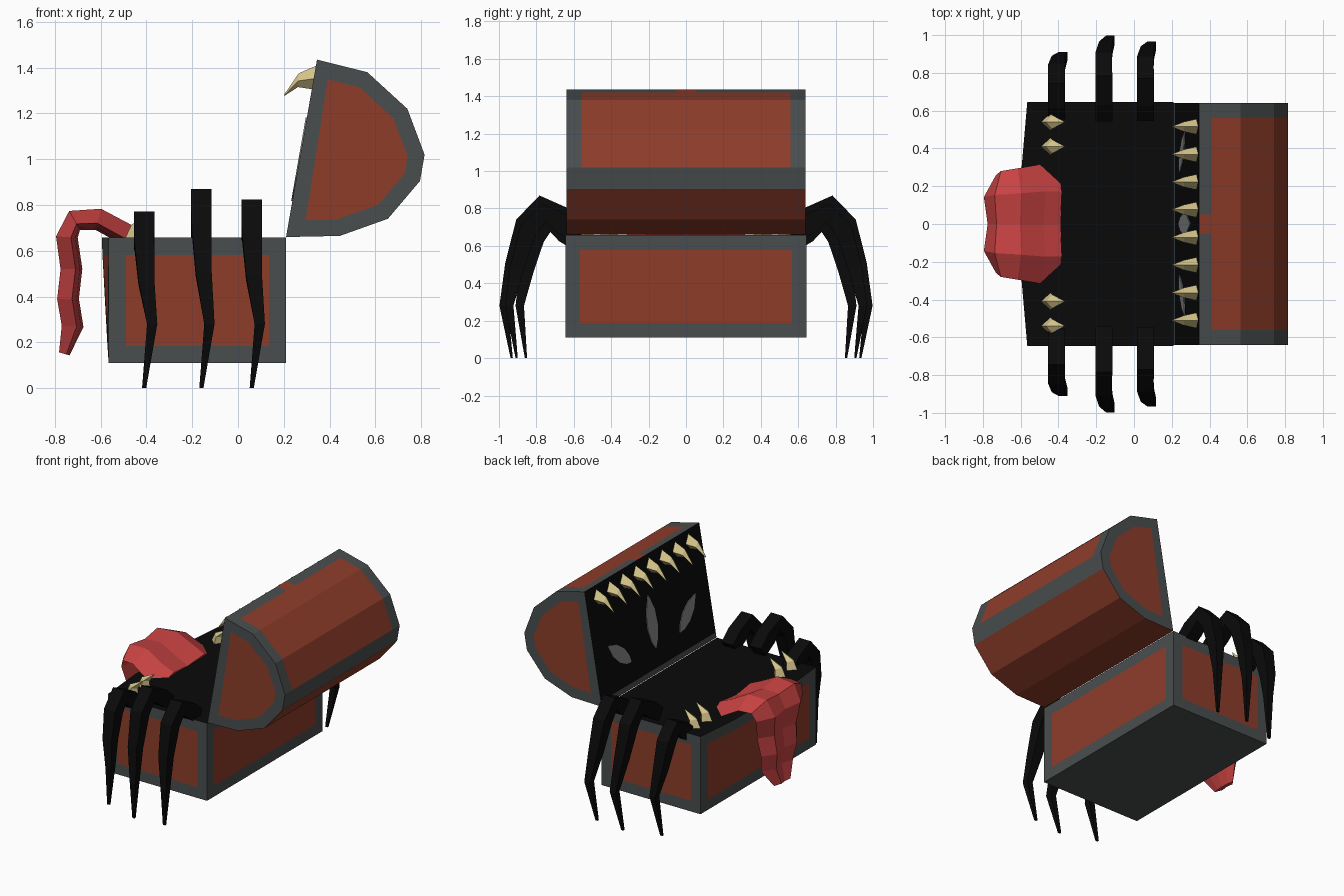
import bpy, bmesh, math
from mathutils import Vector

if "Cube" in bpy.data.objects:
    bpy.data.objects.remove(bpy.data.objects["Cube"])


def material(name, rgb):
    m = bpy.data.materials.new(name)
    m.diffuse_color = (*rgb, 1)
    m.use_nodes = True
    m.node_tree.nodes["Principled BSDF"].inputs["Base Color"].default_value = m.diffuse_color
    return m


BROWN = material("red brown wood", (0.27, 0.046, 0.023))
GREY = material("iron grey", (0.068, 0.076, 0.076))
BLACK = material("black", (0.003, 0.003, 0.003))
RED = material("tongue red", (0.58, 0.055, 0.055))
BONE = material("bone", (0.66, 0.55, 0.25))
EYE = material("eye grey", (0.24, 0.24, 0.24))


def loft(bm, rings):
    """Skin closed rings of equal length; returns the side faces and two caps."""
    vs = [[bm.verts.new(p) for p in r] for r in rings]
    n = len(vs[0])
    sides = [[bm.faces.new((a[j], a[(j + 1) % n], b[(j + 1) % n], b[j])) for j in range(n)]
             for a, b in zip(vs, vs[1:])]
    caps = [bm.faces.new(vs[0]), bm.faces.new(vs[-1])]
    bmesh.ops.recalc_face_normals(bm, faces=bm.faces)
    bm.normal_update()
    return sides, caps


def finish(bm, name, *mats):
    me = bpy.data.meshes.new(name)
    bm.to_mesh(me)
    bm.free()
    for m in mats:
        me.materials.append(m)
    ob = bpy.data.objects.new(name, me)
    bpy.context.collection.objects.link(ob)
    return ob


def inset_panel(bm, faces, margin):
    """Frame a group of faces and paint the inside brown (slot 1)."""
    for f in faces:
        f.material_index = 0
    bmesh.ops.inset_region(bm, faces=faces, thickness=margin, use_even_offset=True)
    for f in faces:
        f.material_index = 1


def frames(path):
    """In-plane normal at every point of a 2D path."""
    out = []
    for i in range(len(path)):
        a, b = path[max(i - 1, 0)], path[min(i + 1, len(path) - 1)]
        t = (Vector(b[:2]) - Vector(a[:2])).normalized()
        out.append(Vector((t.y, -t.x)))
    return out


# Chest body: bowed front, framed panels, black mouth floor
bm = bmesh.new()
rings = []
for y, bow in ((-0.645, 0), (-0.3, 0.03), (0.3, 0.03), (0.645, 0)):
    rings.append([(-0.565, y, 0.11), (0.21, y, 0.11), (0.21, y, 0.657), (-0.565 - bow, y, 0.657)])
sides, caps = loft(bm, rings)
for strip in sides:
    strip[2].material_index = 2
inset_panel(bm, [s[1] for s in sides], 0.078)
inset_panel(bm, [s[3] for s in sides], 0.078)
for c in caps:
    inset_panel(bm, [c], 0.075)
finish(bm, "chest_body", GREY, BROWN, BLACK)

# Lid: faceted barrel, opened backwards
profile = [(0.345, 1.435), (0.41, 1.419), (0.565, 1.38), (0.74, 1.22), (0.815, 1.02),
           (0.795, 0.905), (0.655, 0.74), (0.445, 0.665), (0.21, 0.66), (0.216, 0.695)]
bm = bmesh.new()
stations = (-0.64, -0.56, -0.05, 0.05, 0.56, 0.64)
sides, caps = loft(bm, [[(x, y, z) for x, z in profile] for y in stations])
for i, strip in enumerate(sides):
    for j, f in enumerate(strip):
        if j == 9:
            f.material_index = 2
        elif j in (5, 6, 7) or (j in (1, 2, 3) and 0 < i < 4) or (j == 0 and i == 2):
            f.material_index = 1
for c in caps:
    inset_panel(bm, [c], 0.072)
finish(bm, "chest_lid", GREY, BROWN, BLACK)

# Leaf-shaped eyes and nose, thin plates on the inside of the lid
up = Vector((0.135, 0, 0.775)).normalized()
out = Vector((-up.z, 0, up.x))
hinge = Vector((0.21, 0, 0.66))


def leaf(name, a, b, half):
    a, b = Vector(a), Vector(b)
    side = Vector((-(b - a).y, (b - a).x)).normalized() * half
    outline = [a, a.lerp(b, 0.3) + side * 0.85, a.lerp(b, 0.6) + side, a.lerp(b, 0.85) + side * 0.6,
               b, a.lerp(b, 0.85) - side * 0.6, a.lerp(b, 0.6) - side, a.lerp(b, 0.3) - side * 0.85]
    bm = bmesh.new()
    loft(bm, [[hinge + Vector((0, p.x, 0)) + up * p.y + out * d for p in outline]
              for d in (-0.002, 0.005)])
    finish(bm, name, EYE)


leaf("left_eye", (0.49, 0.36), (0.27, 0.17), 0.05)
leaf("right_eye", (-0.49, 0.36), (-0.27, 0.17), 0.05)
leaf("nose_mark", (0, 0.53), (0, 0.16), 0.055)


# Teeth: ridged hooks from (top, bottom) section pairs in xz
def tooth(name, sections, tip, y):
    bm = bmesh.new()
    rings = []
    for (x0, z0), (x1, z1), half in sections + [(tip, (tip[0] + 0.003, tip[1] - 0.003), 0.002)]:
        xm, zm = x0 * 0.45 + x1 * 0.55, z0 * 0.45 + z1 * 0.55
        rings.append([(x0, y, z0), (xm, y + half, zm), (x1, y, z1), (xm, y - half, zm)])
    loft(bm, rings)
    finish(bm, name, BONE)


for k in range(8):
    tooth(f"upper_tooth_{k + 1}",
          [((0.345, 1.41), (0.328, 1.305), 0.042), ((0.265, 1.375), (0.262, 1.315), 0.026)],
          (0.2, 1.28), 0.515 - k * 0.1465)
for k, y in enumerate((-0.54, -0.41, 0.41, 0.54)):
    tooth(f"lower_tooth_{k + 1}",
          [((-0.495, 0.65), (-0.40, 0.65), 0.048), ((-0.465, 0.715), (-0.405, 0.70), 0.036)],
          (-0.37, 0.76), y)

# Tongue: (x, z, half width) path draped over the front rim
path = [(-0.40, 0.635, 0.31), (-0.49, 0.675, 0.315), (-0.61, 0.74, 0.295), (-0.715, 0.735, 0.28),
        (-0.75, 0.66, 0.26), (-0.73, 0.52, 0.22), (-0.745, 0.39, 0.2), (-0.725, 0.27, 0.17),
        (-0.76, 0.15, 0.09)]
section = [(-1, -0.02), (-0.55, 0.045), (0, 0.025), (0.55, 0.045),
           (1, -0.02), (0.55, -0.04), (0, -0.05), (-0.55, -0.04)]
bm = bmesh.new()
rings = []
for i, ((x, z, w), n) in enumerate(zip(path, frames(path))):
    k = 0.5 if i == len(path) - 1 else 1
    rings.append([(x + n.x * h * k, v * w, z + n.y * h * k) for v, h in section])
loft(bm, rings)
finish(bm, "tongue", RED)

# Spider legs: (y, z, x shift, width, thickness), scaled per leg and mirrored
leg_path = [(0.57, 0.69, 0, 0.09, 0.09), (0.66, 0.755, 0, 0.09, 0.11), (0.775, 0.82, 0, 0.09, 0.1),
            (0.865, 0.72, 0, 0.088, 0.095), (0.93, 0.5, 0.01, 0.07, 0.075),
            (0.975, 0.28, 0.035, 0.045, 0.045), (0.932, 0.0, 0, 0.018, 0.012)]
for name, x0, ky, kz in (("front", -0.41, 0.77, 0.82), ("middle", -0.16, 1, 1), ("rear", 0.06, 0.92, 0.917)):
    pts = [(0.6 + (y - 0.6) * ky, z if z < 0.3 else 0.28 + (z - 0.28) * kz) for y, z, *_ in leg_path]
    for side, s in (("left", -1), ("right", 1)):
        bm = bmesh.new()
        rings = []
        for (y, z), n, (_, _, dx, w, t) in zip(pts, frames(pts), leg_path):
            rings.append([(x0 + dx + a * w / 2, s * (y + n.x * b * t / 2), max(0, z + n.y * b * t / 2))
                          for a, b in ((-1, -1), (1, -1), (1, 1), (-1, 1))])
        loft(bm, rings)
        finish(bm, f"{name}_{side}_leg", BLACK)
